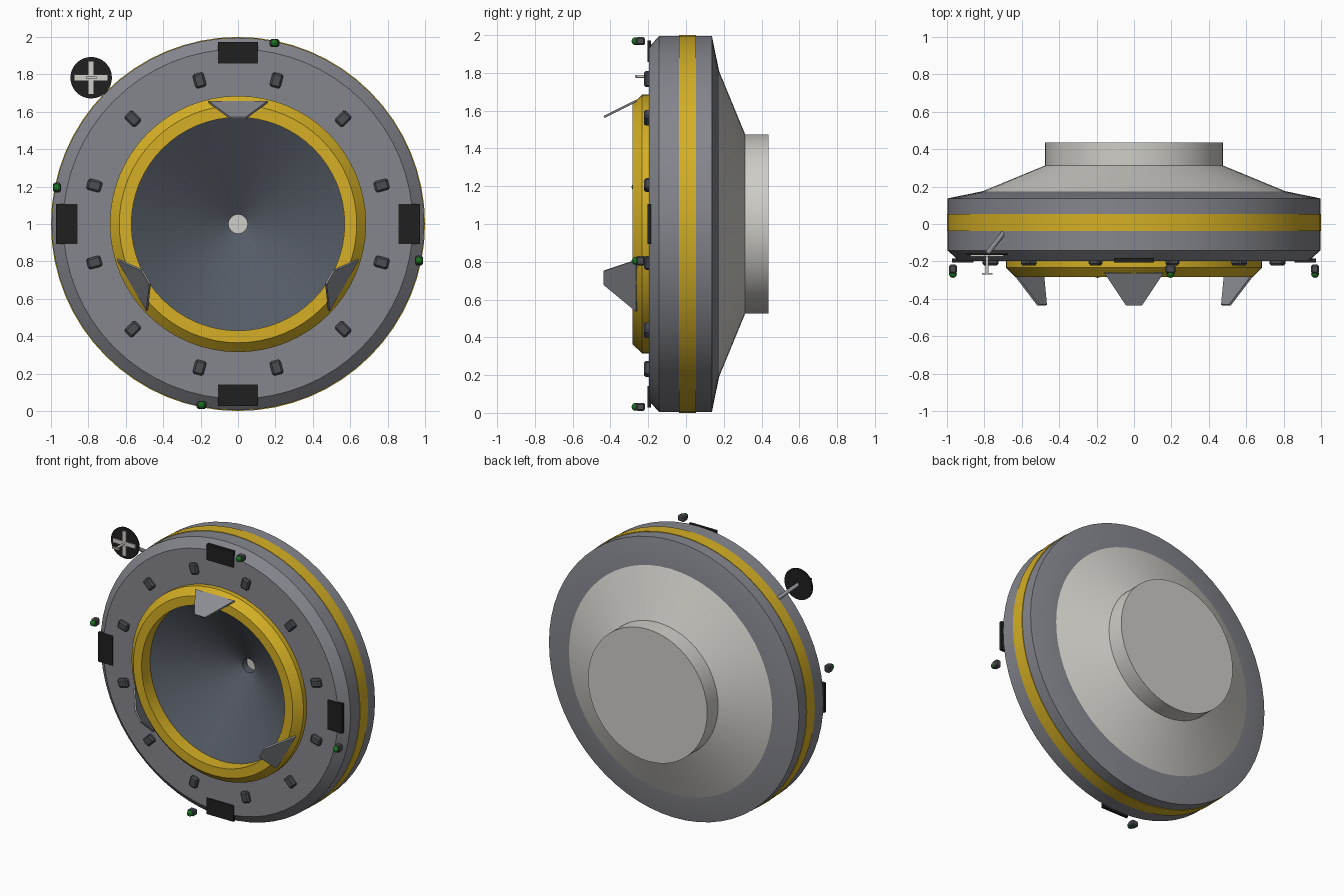
import bpy, bmesh, math
from mathutils import Matrix, Vector

if "Cube" in bpy.data.objects:
    bpy.data.objects.remove(bpy.data.objects["Cube"])

def mat(name, r, g, b):
    m = bpy.data.materials.new(name)
    m.diffuse_color = (r, g, b, 1)
    m.use_nodes = True
    m.node_tree.nodes["Principled BSDF"].inputs["Base Color"].default_value = m.diffuse_color
    return m

GREY = mat("hull grey", 0.235, 0.24, 0.27)
YELLOW = mat("yellow", 0.66, 0.43, 0.018)
SLATE = mat("cone slate", 0.09, 0.105, 0.13)
LIGHT = mat("light grey", 0.62, 0.61, 0.57)
DARK = mat("dark grey", 0.07, 0.075, 0.085)
BLACK = mat("black", 0.014, 0.014, 0.015)
GREEN = mat("green", 0.01, 0.16, 0.015)
FIN = mat("fin grey", 0.26, 0.27, 0.295)
C = Vector((0, 0, 1))          # centre of the disc

def finish(name, bm, mats, smooth=False):
    bmesh.ops.recalc_face_normals(bm, faces=bm.faces)
    me = bpy.data.meshes.new(name)
    bm.to_mesh(me)
    bm.free()
    for m in mats:
        me.materials.append(m)
    ob = bpy.data.objects.new(name, me)
    bpy.context.collection.objects.link(ob)
    if smooth:
        bpy.context.view_layer.objects.active = ob
        bpy.ops.object.select_all(action='DESELECT')
        ob.select_set(True)
        bpy.ops.object.shade_smooth_by_angle(angle=math.radians(20))
    return ob

def lathe(name, prof, mats, idx=None, n=64, centre=C):
    """Revolve a closed (radius, y) loop around the y axis."""
    bm = bmesh.new()
    rings = []
    for r, y in prof:
        if r == 0:
            rings.append([bm.verts.new(centre + Vector((0, y, 0)))] * n)
        else:
            rings.append([bm.verts.new(centre + Vector((r * math.sin(2 * math.pi * i / n), y,
                          r * math.cos(2 * math.pi * i / n)))) for i in range(n)])
    for k in range(len(prof)):
        a, b = rings[k], rings[(k + 1) % len(prof)]
        if a[0] is a[1] and b[0] is b[1]:
            continue
        for i in range(n):
            j = (i + 1) % n
            vs = list(dict.fromkeys((a[i], a[j], b[j], b[i])))
            f = bm.faces.new(vs)
            f.material_index = idx[k] if idx else 0
    return finish(name, bm, mats, True)

def turn(deg):
    """Clock-angle frame: local x tangential, local z radial."""
    return Matrix.Translation(C) @ Matrix.Rotation(math.radians(deg), 4, 'Y')

def box(name, m, size, loc, frame=Matrix.Identity(4), bevel=0):
    bm = bmesh.new()
    bmesh.ops.create_cube(bm, size=1, matrix=Matrix.Diagonal((*size, 1)))
    if bevel:
        bmesh.ops.bevel(bm, geom=bm.edges[:], offset=bevel, segments=1, affect='EDGES')
    bm.transform(frame @ Matrix.Translation(loc))
    return finish(name, bm, [m])

def rod(name, m, a, b, r):
    a, b = Vector(a), Vector(b)
    d = b - a
    bm = bmesh.new()
    bmesh.ops.create_cone(bm, cap_ends=True, segments=12, radius1=r, radius2=r, depth=d.length,
                          matrix=Matrix.Translation((a + b) / 2) @ d.to_track_quat('Z', 'Y').to_matrix().to_4x4())
    return finish(name, bm, [m], True)

# main disc with the hollow capture cone and its central hole
lathe("hull", [(0.575, -0.197), (0.935, -0.197), (0.996, -0.142), (0.996, 0.137), (0.81, 0.175),
               (0.05, 0.172), (0.05, 0.12), (0.575, -0.19)],
      [GREY, SLATE], [0, 0, 0, 0, 0, 1, 1, 1])
# painted band round the rim
lathe("rim_stripe", [(0.99, -0.038), (1.0, -0.038), (1.0, 0.053), (0.99, 0.053)], [YELLOW])
# raised yellow docking ring
lathe("docking_ring", [(0.685, -0.18), (0.685, -0.233), (0.635, -0.284), (0.57, -0.284), (0.57, -0.18)], [YELLOW])
# rear tapered hub
lathe("rear_hub", [(0, 0.175), (0.81, 0.175), (0.475, 0.313), (0.475, 0.437), (0, 0.437)], [LIGHT])

# three guide petals leaning inwards
for k in range(3):
    bm = bmesh.new()
    outline = [(-0.157, -0.262, 0.652), (0.157, -0.262, 0.652), (0.042, -0.434, 0.567), (-0.042, -0.434, 0.567)]
    off = Vector((0, 0.45, -0.89)) * 0.006
    lo = [bm.verts.new(Vector(p) + off) for p in outline]
    hi = [bm.verts.new(Vector(p) - off) for p in outline]
    bm.faces.new(lo)
    bm.faces.new(hi)
    for i in range(4):
        j = (i + 1) % 4
        bm.faces.new((lo[i], lo[j], hi[j], hi[i]))
    bm.transform(turn(120 * k))
    finish(f"guide_petal_{k}", bm, [FIN])

# twelve latches on the front face
for k in range(12):
    box(f"latch_{k}", DARK, (0.06, 0.05, 0.078), (0, -0.197, 0.795), turn(15 + 30 * k), 0.01)

# four black panels and four thrusters with green tips
for k in range(4):
    fr = turn(90 * k)
    box(f"black_panel_{k}", BLACK, (0.212, 0.02, 0.115), (0, -0.195, 0.915), fr)
    box(f"thruster_{k}", DARK, (0.052, 0.048, 0.042), (0.195, -0.241, 0.968), fr, 0.008)
    bm = bmesh.new()
    bmesh.ops.create_uvsphere(bm, u_segments=16, v_segments=8, radius=0.021)
    bm.transform(fr @ Matrix.Translation((0.195, -0.267, 0.968)))
    finish(f"thruster_tip_{k}", bm, [GREEN], True)

# cross target on a strut
T = Vector((-0.785, 0, 1.782))
lathe("target_disc", [(0, -0.157), (0.111, -0.157), (0.111, -0.167), (0, -0.167)], [BLACK], n=32, centre=T)
box("target_cross_bar", LIGHT, (0.176, 0.008, 0.027), T + Vector((0, -0.17, 0)))
box("target_cross_post", LIGHT, (0.027, 0.0076, 0.176), T + Vector((0, -0.17, 0)))
rod("target_pin", LIGHT, T + Vector((0, -0.165, 0)), T + Vector((0, -0.264, 0)), 0.008)
box("target_pin_bar", LIGHT, (0.056, 0.008, 0.014), T + Vector((0, -0.267, 0)))
rod("target_strut", FIN, T + Vector((0, -0.16, 0)), (-0.695, -0.045, 1.695), 0.013)
